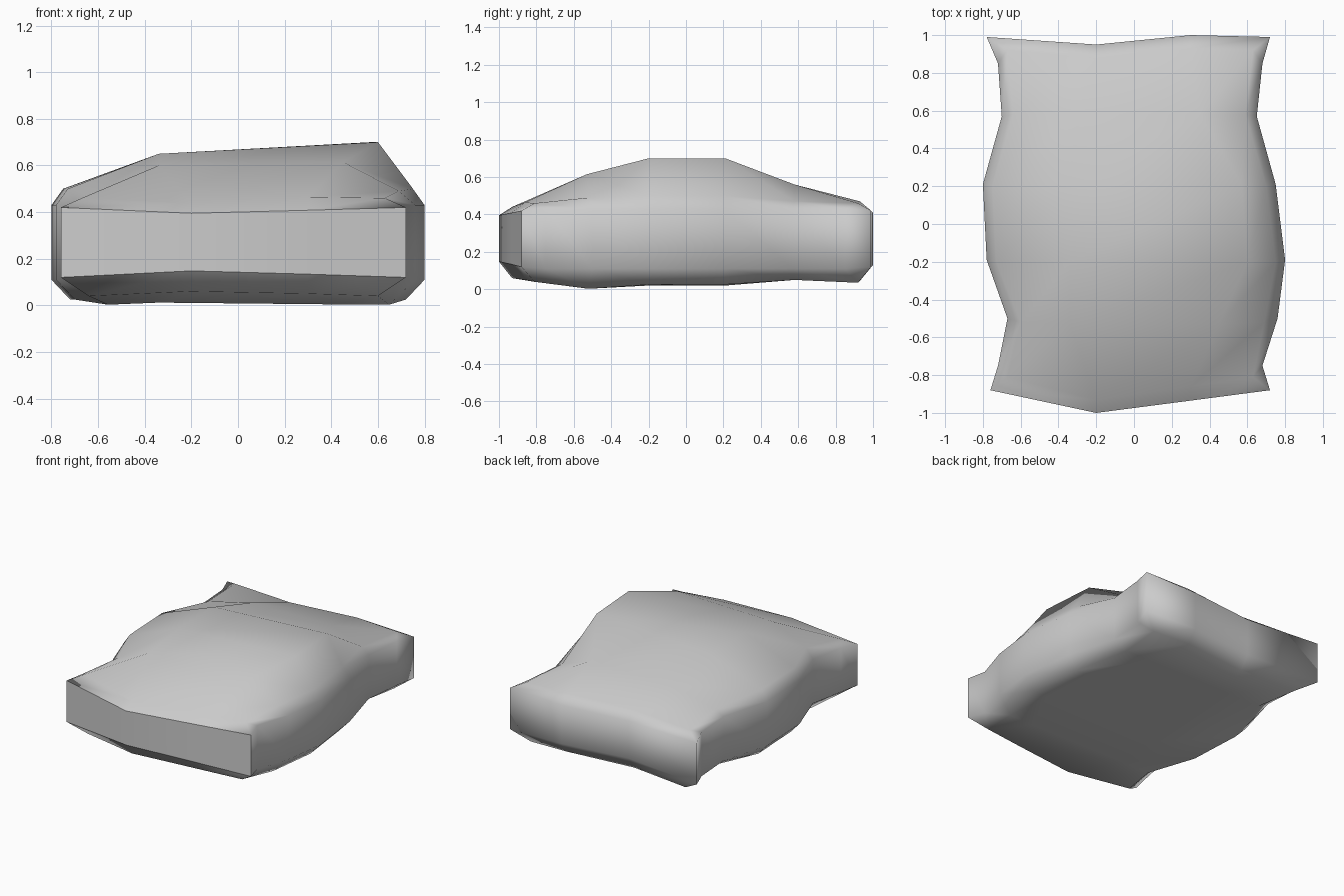
import bpy, bmesh

if "Cube" in bpy.data.objects:
    bpy.data.objects.remove(bpy.data.objects["Cube"])

# Cross-sections from front to back:
# (side y, left x, right x), (a x, a y, top z, bottom z), (b x, b y, top z, bottom z),
# (side low z, side high z), (shoulder y, inset, top z, bottom z)
SECTIONS = [
    ((-.88, -.76, .72), (-.2, -1.0, .395, .148), (.3, -.935, .408, .134), (.12, .42), (-.88, 0, .42, .12)),
    ((-.75, -.72, .68), (-.2, -.93, .44, .06), (.3, -.86, .465, .05), (.11, .43), (-.81, .05, .46, .04)),
    ((-.50, -.67, .76), (-.34, -.53, .60, .012), (.45, -.53, .615, .004), (.11, .43), (-.52, .07, .49, .003)),
    ((-.19, -.78, .80), (-.34, -.2, .65, .025), (.60, -.2, .70, .02), (.11, .43), (-.2, .05, .50, .025)),
    ((.21, -.80, .75), (-.34, .21, .65, .025), (.57, .21, .70, .02), (.11, .43), (.2, .05, .50, .025)),
    ((.57, -.70, .65), (-.30, .58, .55, .05), (.35, .58, .56, .05), (.11, .43), (.58, .06, .47, .05)),
    ((.85, -.72, .68), (-.2, .88, .465, .045), (.3, .93, .47, .045), (.11, .43), (.92, .05, .46, .035)),
    ((.99, -.78, .72), (-.2, .95, .41, .14), (.3, 1.0, .41, .13), (.12, .42), (.99, 0, .42, .12)),
]


def ring(section):
    (y, l, r), (ax, ay, at, ab), (bx, by, bt, bb), (lo, hi), (sy, inset, st, sb) = section
    return [(l, y, lo), (l, y, hi), (l + inset, sy, st), (ax, ay, at), (bx, by, bt),
            (r - inset, sy, st), (r, y, hi), (r, y, lo), (r - 1.6 * inset, sy, sb),
            (bx, by, bb), (ax, ay, ab), (l + 1.6 * inset, sy, sb)]


# Loft the soft body
bm = bmesh.new()
rings = [[bm.verts.new(p) for p in ring(s)] for s in SECTIONS]
for a, b in zip(rings, rings[1:]):
    for i in range(12):
        j = (i + 1) % 12
        bm.faces.new((a[i], b[i], b[j], a[j]))

# Close the two ends with vertical strips
front_faces = []
for k, rg in enumerate((rings[0], rings[-1])):
    for ids in ((0, 1, 2, 3, 10, 11), (3, 4, 9, 10), (4, 5, 6, 7, 8, 9)):
        face = bm.faces.new([rg[i] for i in ids])
        if k == 0:
            front_faces.append(face)
bmesh.ops.remove_doubles(bm, verts=bm.verts, dist=.0005)
bmesh.ops.recalc_face_normals(bm, faces=bm.faces)

# Smooth body with a crisp front end
for f in bm.faces:
    f.smooth = True
for e in bm.edges:
    if sum(1 for f in e.link_faces if f.normal.y < -.9) == 1:
        e.smooth = False

mesh = bpy.data.meshes.new("stuffed_sack")
bm.to_mesh(mesh)
bm.free()
bpy.context.collection.objects.link(bpy.data.objects.new("stuffed_sack", mesh))
